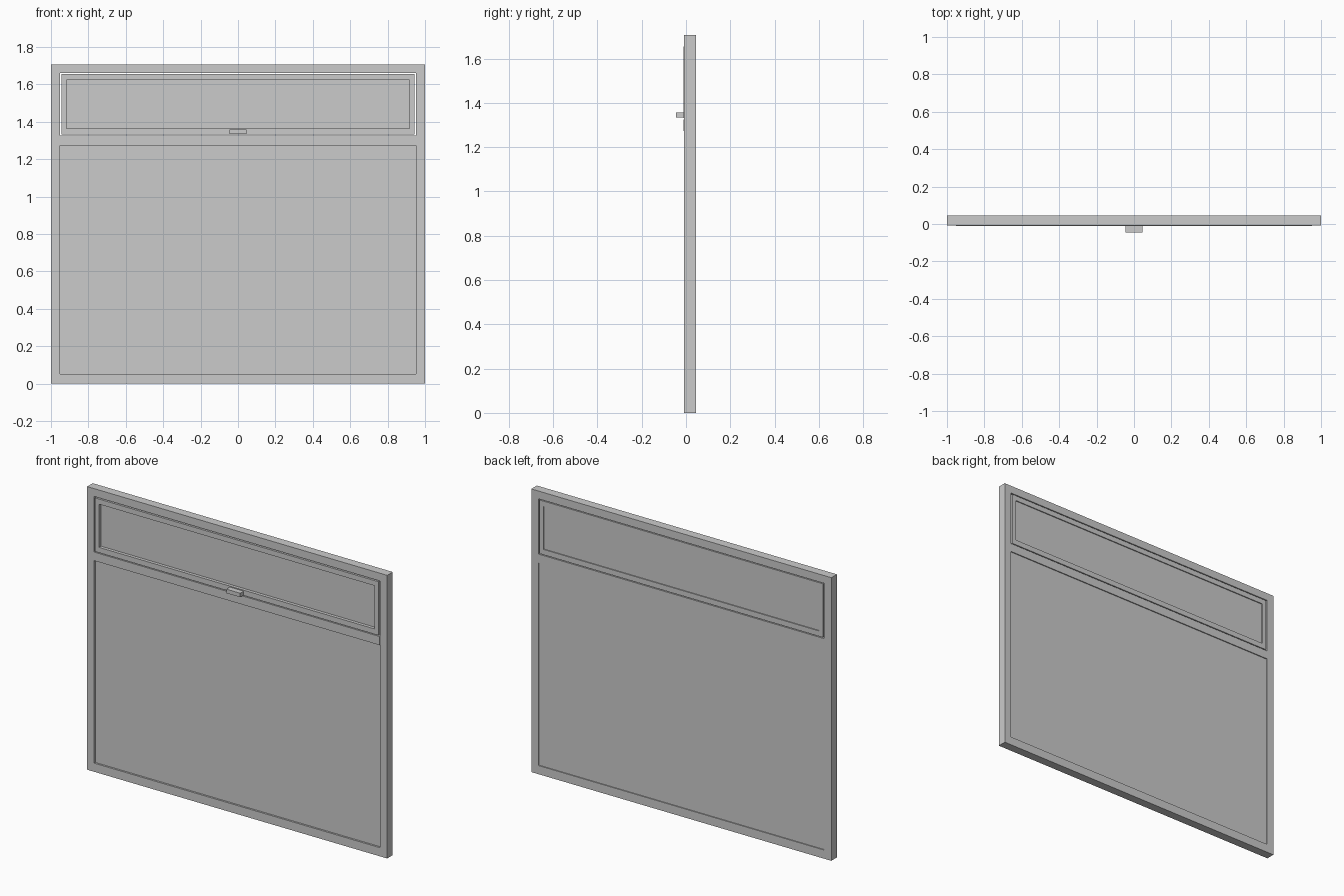
import bpy
import bmesh

if "Cube" in bpy.data.objects:
    bpy.data.objects.remove(bpy.data.objects["Cube"], do_unlink=True)

grey = bpy.data.materials.new("plain grey")
grey.use_nodes = True
COLOUR = (0.6, 0.6, 0.6, 1)
grey.diffuse_color = COLOUR
grey.node_tree.nodes["Principled BSDF"].inputs["Base Color"].default_value = COLOUR


def finish(name, bm):
    bmesh.ops.recalc_face_normals(bm, faces=bm.faces)
    mesh = bpy.data.meshes.new(name)
    bm.to_mesh(mesh)
    bm.free()
    mesh.materials.append(grey)
    obj = bpy.data.objects.new(name, mesh)
    bpy.context.collection.objects.link(obj)
    return obj


def box(name, half_x, y0, y1, z0, z1):
    """Box centred on x."""
    bm = bmesh.new()
    bmesh.ops.create_cube(bm, size=1)
    for v in bm.verts:
        v.co.x *= 2 * half_x
        v.co.y = y1 if v.co.y > 0 else y0
        v.co.z = z1 if v.co.z > 0 else z0
    return finish(name, bm)


def ring(name, outer, inner, y0, y1):
    """Rectangular surround; outer and inner are (half width, bottom, top)."""
    bm = bmesh.new()
    loops = []
    for (w, lo, hi), y in ((outer, y0), (inner, y0), (inner, y1), (outer, y1)):
        loops.append([bm.verts.new((x, y, z))
                      for x, z in ((-w, lo), (w, lo), (w, hi), (-w, hi))])
    for a, b in zip(loops, loops[1:] + loops[:1]):
        for i in range(4):
            j = (i + 1) % 4
            bm.faces.new((a[i], a[j], b[j], b[i]))
    return finish(name, bm)


FRONT, BACK = -0.008, 0.045
OPEN_X = 0.953          # half width of the frame opening
TRANSOM = (1.274, 1.326)

# Outer frame and the crossbar that stands slightly proud of it
ring("outer_frame", (1.0, 0, 1.706), (OPEN_X, 0.052, 1.659), FRONT, BACK)
box("transom", OPEN_X, FRONT - 0.004, BACK, *TRANSOM)

# Fixed lower pane, set in a shallow recess on both sides
box("lower_pane", OPEN_X, FRONT + 0.011, BACK - 0.006, 0.052, TRANSOM[0])

# Opening upper sash with a narrow gap around it
SASH_IN = (0.918, 1.363, 1.623)
ring("upper_sash", (0.944, 1.331, 1.654), SASH_IN, FRONT - 0.004, BACK)
box("upper_pane", SASH_IN[0], FRONT + 0.015, BACK - 0.006, *SASH_IN[1:])

# Pull handle on the sash bottom rail
box("handle", 0.046, -0.045, FRONT, 1.333, 1.357)
